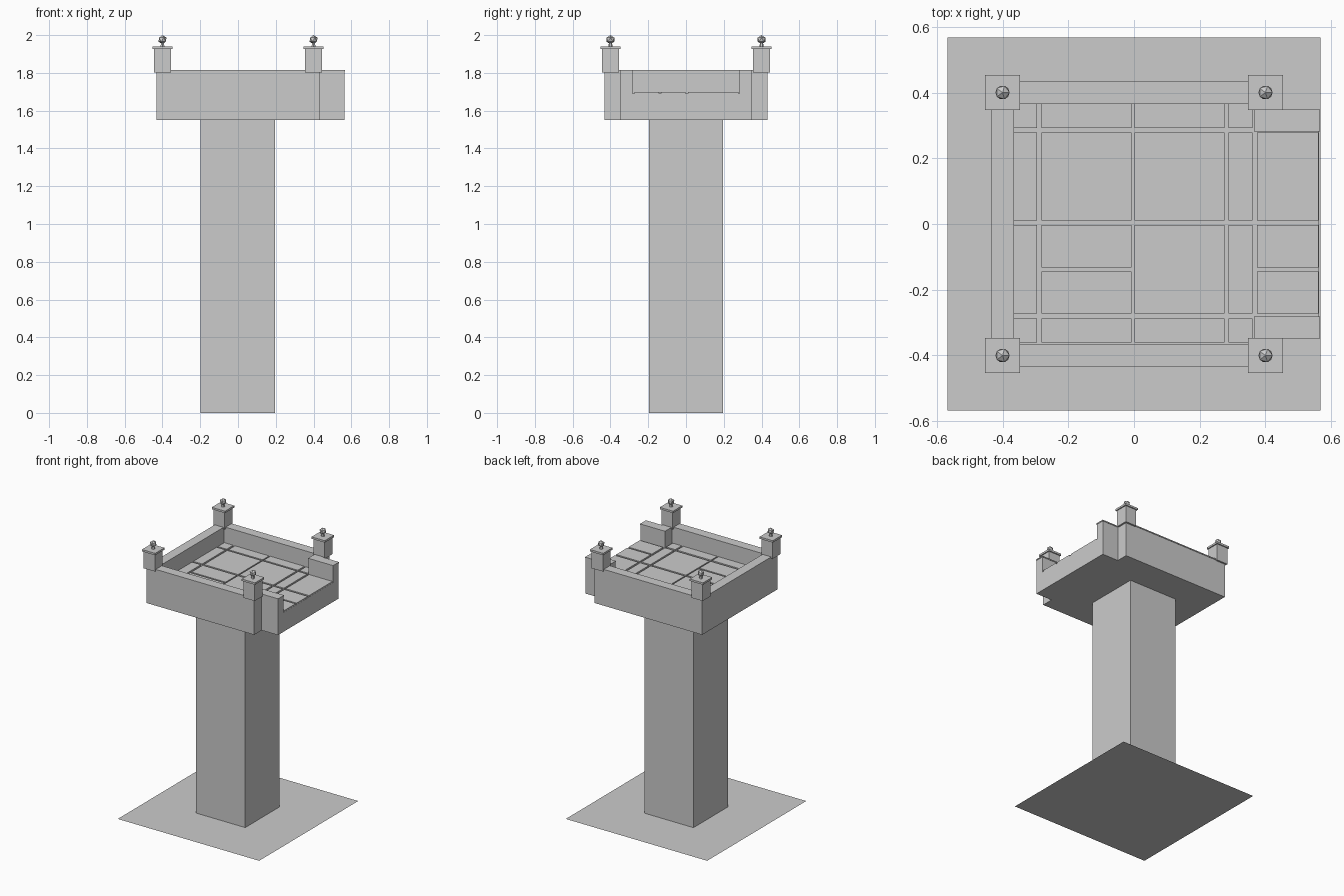
import bpy
import bmesh
from mathutils import Matrix, Vector

cube = bpy.data.objects.get("Cube")
if cube:
    bpy.data.objects.remove(cube, do_unlink=True)

stone = bpy.data.materials.new("grey stone")
stone.use_nodes = True
GREY = (0.6, 0.6, 0.6, 1)
stone.diffuse_color = GREY
stone.node_tree.nodes["Principled BSDF"].inputs["Base Color"].default_value = GREY


def finish(name, bm):
    mesh = bpy.data.meshes.new(name)
    bm.to_mesh(mesh)
    bm.free()
    mesh.materials.append(stone)
    obj = bpy.data.objects.new(name, mesh)
    bpy.context.collection.objects.link(obj)


def add_box(bm, x, y, z):
    """Box from (min, max) pairs."""
    size = Vector([b - a for a, b in (x, y, z)])
    mid = Vector([(a + b) / 2 for a, b in (x, y, z)])
    bmesh.ops.create_cube(bm, size=1, matrix=Matrix.Translation(mid) @ Matrix.Diagonal(size).to_4x4())


def boxes(name, *parts):
    bm = bmesh.new()
    for part in parts:
        add_box(bm, *part)
    finish(name, bm)


HALF = 0.432            # half width of the main platform
INNER = 0.368           # inside face of the parapet
END = 0.566             # outer end of the landing
BOTTOM, FLOOR, TOP = 1.55, 1.69, 1.815
RAIL_IN, RAIL_OUT = 0.284, 0.346

# Ground sheet
bm = bmesh.new()
bmesh.ops.create_grid(bm, x_segments=1, y_segments=1, size=0.567)
finish("ground_slab", bm)

# Supporting column
boxes("column", ((-0.198, 0.196), (-0.197, 0.197), (0, BOTTOM)))

# Platform with its projecting landing
boxes("platform_base", ((-HALF, HALF), (-HALF, HALF), (BOTTOM, FLOOR)))
boxes("landing_base", ((HALF, END - 0.003), (-RAIL_OUT, RAIL_OUT), (BOTTOM, FLOOR)))

# Parapets, each a wall with a thin overhanging coping
LIP = 0.003
COPING = TOP - 0.008


def parapet(name, x, y):
    boxes(name, (x, y, (FLOOR, COPING)),
          ((x[0] - LIP, x[1] + LIP), (y[0] - LIP, y[1] + LIP), (COPING, TOP)))


def span(side, a, b):
    return tuple(sorted((side * a, side * b)))


parapet("right_end_wall", (-HALF, -INNER), (-INNER, INNER))
for side, label in ((-1, "front"), (1, "back")):
    parapet(label + "_wall", (-HALF, HALF), span(side, INNER, HALF))
    parapet(label + "_corner_wall", (INNER, HALF), span(side, RAIL_IN, INNER))
    parapet(label + "_landing_wall", (HALF, END - LIP), span(side, RAIL_IN, RAIL_OUT))

# Raised paving tiles, laid out by columns and rows
columns = [(-0.366, -0.295), (-0.281, -0.007), (0.002, 0.275), (0.288, 0.36), (0.374, 0.562)]
edge_rows = [(0.292, 0.366), (-0.361, -0.288)]
upper, half_a, half_b = (0.011, 0.279), (-0.132, -0.003), (-0.273, -0.144)
tiles = []
for i, x in enumerate(columns):
    rows = [upper]
    rows += [half_a, half_b] if i in (1, 4) else [(half_b[0], half_a[1])]
    if i < 4:
        rows += edge_rows
    tiles += [(x, y, (FLOOR, FLOOR + 0.01)) for y in rows]
boxes("floor_tiles", *tiles)

# Corner posts with caps and ball finials
for sx, across in ((-1, "right"), (1, "left")):
    for sy, along in ((-1, "front"), (1, "back")):
        cx, cy = sx * 0.4, sy * 0.4
        name = f"{along}_{across}_"

        def square(r, z0, z1):
            return (cx - r, cx + r), (cy - r, cy + r), (z0, z1)

        boxes(name + "post", square(0.045, 1.803, 1.926))
        boxes(name + "post_cap", square(0.053, 1.926, 1.94))
        bm = bmesh.new()
        bmesh.ops.create_cone(bm, segments=6, radius1=0.012, radius2=0.008, depth=0.02,
                              cap_ends=True, matrix=Matrix.Translation((cx, cy, 1.949)))
        bmesh.ops.create_icosphere(bm, subdivisions=1, radius=0.024,
                                   matrix=Matrix.Translation((cx, cy, 1.976)))
        finish(name + "finial", bm)
